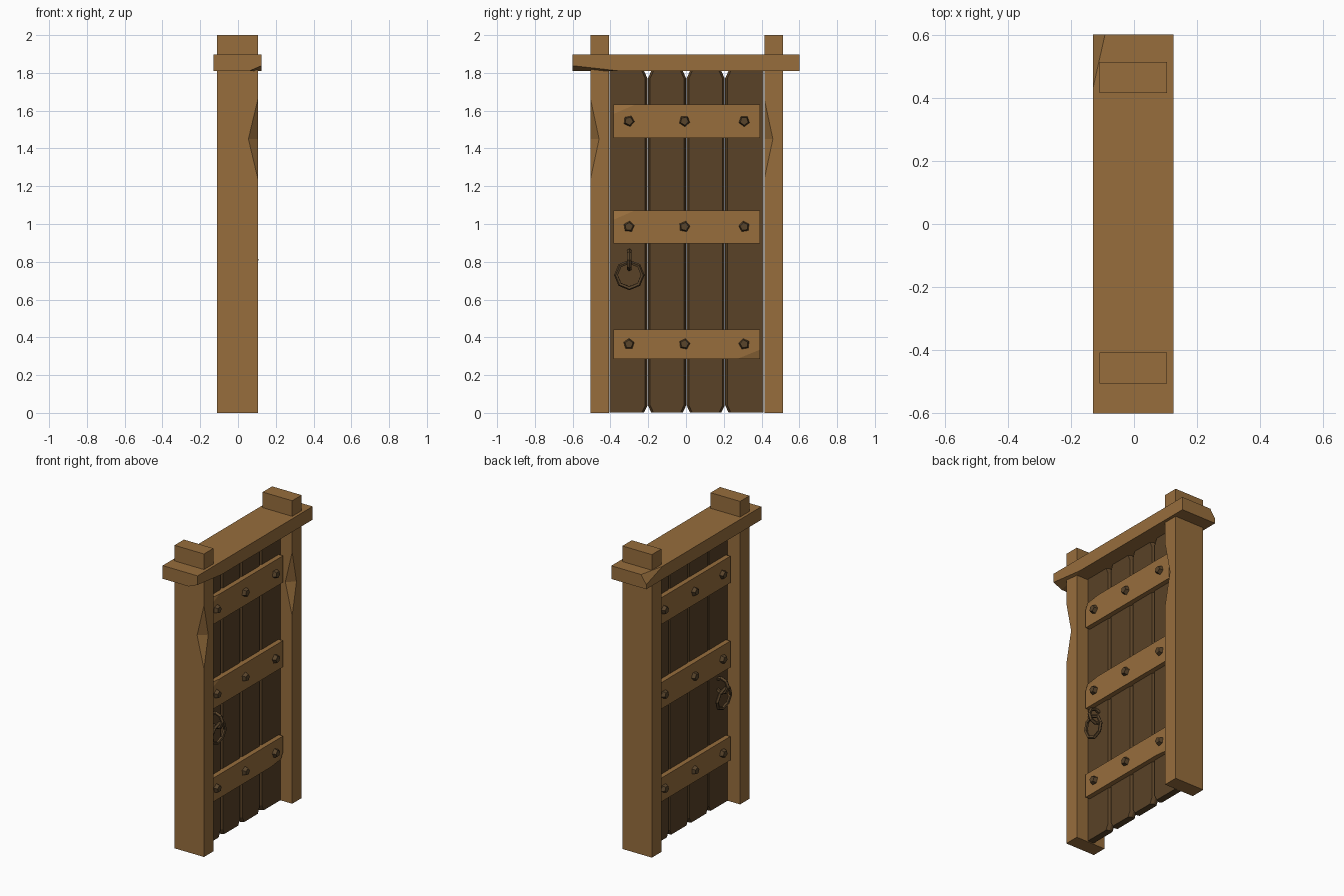
import bpy, bmesh, math, random
from mathutils import Vector

if "Cube" in bpy.data.objects:
    bpy.data.objects.remove(bpy.data.objects["Cube"])

random.seed(4)


def material(name, rgb):
    m = bpy.data.materials.new(name)
    m.diffuse_color = (*rgb, 1)
    m.use_nodes = True
    m.node_tree.nodes["Principled BSDF"].inputs["Base Color"].default_value = m.diffuse_color
    return m


WOOD = material("frame_wood", (0.31, 0.155, 0.046))
DARK = material("plank_wood", (0.10, 0.054, 0.020))
IRON = material("iron", (0.10, 0.058, 0.024))


def finish(name, bm, mat):
    bmesh.ops.recalc_face_normals(bm, faces=bm.faces)
    me = bpy.data.meshes.new(name)
    bm.to_mesh(me)
    bm.free()
    ob = bpy.data.objects.new(name, me)
    bpy.context.collection.objects.link(ob)
    me.materials.append(mat)
    return ob


def from_faces(name, verts, faces, mat):
    bm = bmesh.new()
    vs = [bm.verts.new(v) for v in verts]
    for f in faces:
        bm.faces.new([vs[i] for i in f])
    return finish(name, bm, mat)


def chipped_box(name, x, y, z, mat, chips=()):
    """Box from ranges; each chip is a plane through three points slicing off a corner."""
    bm = bmesh.new()
    bmesh.ops.create_cube(bm, size=1)
    mid = Vector([(a + b) / 2 for a, b in (x, y, z)])
    for v in bm.verts:
        v.co = Vector([v.co[i] * (r[1] - r[0]) for i, r in enumerate((x, y, z))]) + mid
    for pts in chips:
        a, b, c = map(Vector, pts)
        n = (b - a).cross(c - a).normalized()
        if n.dot(mid - a) > 0:
            n = -n
        bmesh.ops.bisect_plane(bm, geom=bm.verts[:] + bm.edges[:] + bm.faces[:],
                               plane_co=a, plane_no=n, clear_outer=True)
        bmesh.ops.holes_fill(bm, edges=[e for e in bm.edges if e.is_boundary])
    return finish(name, bm, mat)


# Posts, each with a gouge in the +x / -y edge
def post(name, y0, y1):
    x0, x1 = -0.11, 0.105
    ring = [(x1, y0), (x1, y1), (x0, y1), (x0, y0)]
    verts = [(x, y, z) for z in (0, 2) for x, y in ring]
    verts += [(x1, y0, 1.24), (x1, y0, 1.66), (x1, y0 + 0.045, 1.45), (x1 - 0.05, y0, 1.45)]
    faces = [(0, 1, 2, 3), (4, 5, 6, 7), (1, 2, 6, 5), (2, 3, 7, 6),
             (0, 1, 5, 4, 9, 10, 8), (0, 3, 7, 4, 9, 11, 8), (8, 10, 11), (9, 10, 11)]
    post_ob = from_faces(name, verts, faces, WOOD)
    return post_ob


post("left_post", -0.505, -0.407)
post("right_post", 0.415, 0.513)

# Lintel with two chipped corners
chipped_box("lintel", (-0.13, 0.125), (-0.6, 0.6), (1.81, 1.897), WOOD, [
    [(0.125, -0.35, 1.81), (0.06, -0.6, 1.81), (0.125, -0.6, 1.838)],
    [(-0.13, 0.43, 1.897), (-0.092, 0.6, 1.897), (-0.13, 0.6, 1.84)]])


# Door planks: bevelled long edges and clipped corners along the joints
def plank(name, y0, y1, cut0, cut1):
    def outline(x, inset):
        a, b = y0 + inset * cut0, y1 - inset * cut1
        c, d = 0.018 * cut0, 0.018 * cut1
        return [(x, a + c, 0.003), (x, b - d, 0.003), (x, b, 0.04), (x, b, 1.77),
                (x, b - d, 1.81), (x, a + c, 1.81), (x, a, 1.77), (x, a, 0.04)]
    bm = bmesh.new()
    loops = [[bm.verts.new(p) for p in outline(x, i)]
             for x, i in ((-0.022, 0.005), (-0.008, 0), (0.004, 0), (0.022, 0.012))]
    bm.faces.new(loops[0])
    bm.faces.new(loops[-1])
    for lo, hi in zip(loops, loops[1:]):
        for i in range(8):
            j = (i + 1) % 8
            bm.faces.new((lo[i], lo[j], hi[j], hi[i]))
    bmesh.ops.remove_doubles(bm, verts=bm.verts, dist=0.0005)
    return finish(name, bm, DARK)


joints = [-0.405, -0.203, 0.002, 0.206, 0.411]
for i in range(4):
    plank(f"plank_{i + 1}", joints[i] + 0.001, joints[i + 1] - 0.001, i > 0, i < 3)

# Battens and five-sided rivets on both faces
for s, side in ((1, "front"), (-1, "back")):
    for k, (z0, z1) in enumerate([(0.285, 0.442), (0.898, 1.072), (1.456, 1.632)]):
        X, L, R = 0.054 * s, -0.385, 0.392
        if k == 0:
            chip = [(X, 0.27, z0), (X, R, z0 + 0.05), (X - 0.015 * s, R, z0)]
        else:
            chip = [(X, -0.27, z1), (X, L, z1 - 0.05), (X - 0.015 * s, L, z1)]
        chipped_box(f"{side}_batten_{k + 1}", sorted((0.015 * s, X)), (L, R), (z0, z1),
                    WOOD, [chip] if s > 0 else [])
        for j, y in enumerate((-0.302, -0.008, 0.308)):
            bpy.ops.mesh.primitive_cone_add(vertices=5, radius1=0.032, radius2=0.022, depth=0.03)
            ob = bpy.context.object
            ob.name = f"{side}_rivet_{k + 1}_{j + 1}"
            ob.rotation_euler = (0, s * math.pi / 2, 0)
            spin = random.random() * 1.25
            for v in ob.data.vertices:
                x, y2 = v.co.x, v.co.y
                v.co.x = x * math.cos(spin) - y2 * math.sin(spin)
                v.co.y = x * math.sin(spin) + y2 * math.cos(spin)
            ob.location = (0.062 * s, y, (z0 + z1) / 2 + 0.001)
            ob.data.materials.append(IRON)

    # Pull ring hanging from a staple
    for name, loc, rot, major, minor in (
            ("pull_ring", (0.066 * s, -0.3, 0.73), (0, math.pi / 2 + s * 0.12, 0), 0.07, 0.011),
            ("staple", (0.049 * s, -0.3, 0.81), (math.pi / 2, 0, 0), 0.048, 0.012)):
        bpy.ops.mesh.primitive_torus_add(major_segments=8, minor_segments=5, major_radius=major,
                                         minor_radius=minor, location=loc, rotation=rot)
        bpy.context.object.name = f"{side}_{name}"
        bpy.context.object.data.materials.append(IRON)
